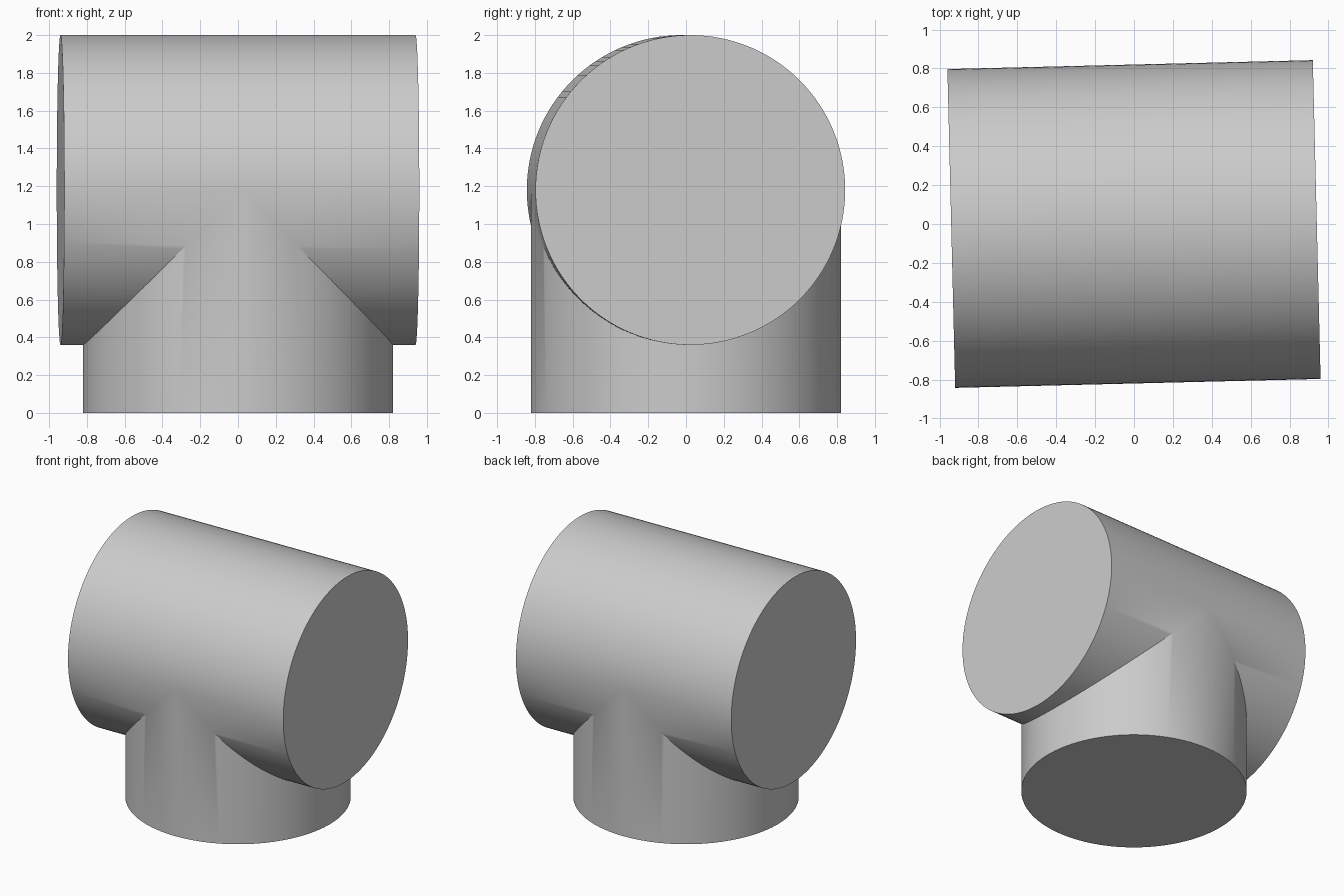
import bpy
from math import radians, pi

default = bpy.data.objects.get("Cube")
if default:
    bpy.data.objects.remove(default, do_unlink=True)

RADIUS = 0.82
AXIS_Z = 1.18
HALF_RUN = 0.94
TWIST = radians(1.4)

# Single flat colour
grey = bpy.data.materials.new("light grey")
grey.use_nodes = True
colour = (0.6, 0.6, 0.6, 1)
grey.diffuse_color = colour
grey.node_tree.nodes["Principled BSDF"].inputs["Base Color"].default_value = colour


def cylinder(name, depth, location, rotation):
    bpy.ops.mesh.primitive_cylinder_add(
        vertices=128, radius=RADIUS, depth=depth, location=location, rotation=rotation)
    obj = bpy.context.object
    obj.name = name
    obj.data.materials.append(grey)
    return obj


# Horizontal run of the tee and its downward branch
tee = cylinder("tee_fitting", 2 * HALF_RUN, (0, 0, AXIS_Z), (0, pi / 2, TWIST))
branch = cylinder("branch_helper", AXIS_Z, (0, 0, AXIS_Z / 2), (0, 0, 0))

# Fuse both into one closed solid
union = tee.modifiers.new("join_branch", "BOOLEAN")
union.operation = "UNION"
union.solver = "EXACT"
union.object = branch
bpy.ops.object.select_all(action="DESELECT")
tee.select_set(True)
bpy.context.view_layer.objects.active = tee
bpy.ops.object.modifier_apply(modifier=union.name)
bpy.data.objects.remove(branch, do_unlink=True)

# Smooth walls, crisp rims and joint line
bpy.ops.object.shade_smooth_by_angle(angle=radians(30))
